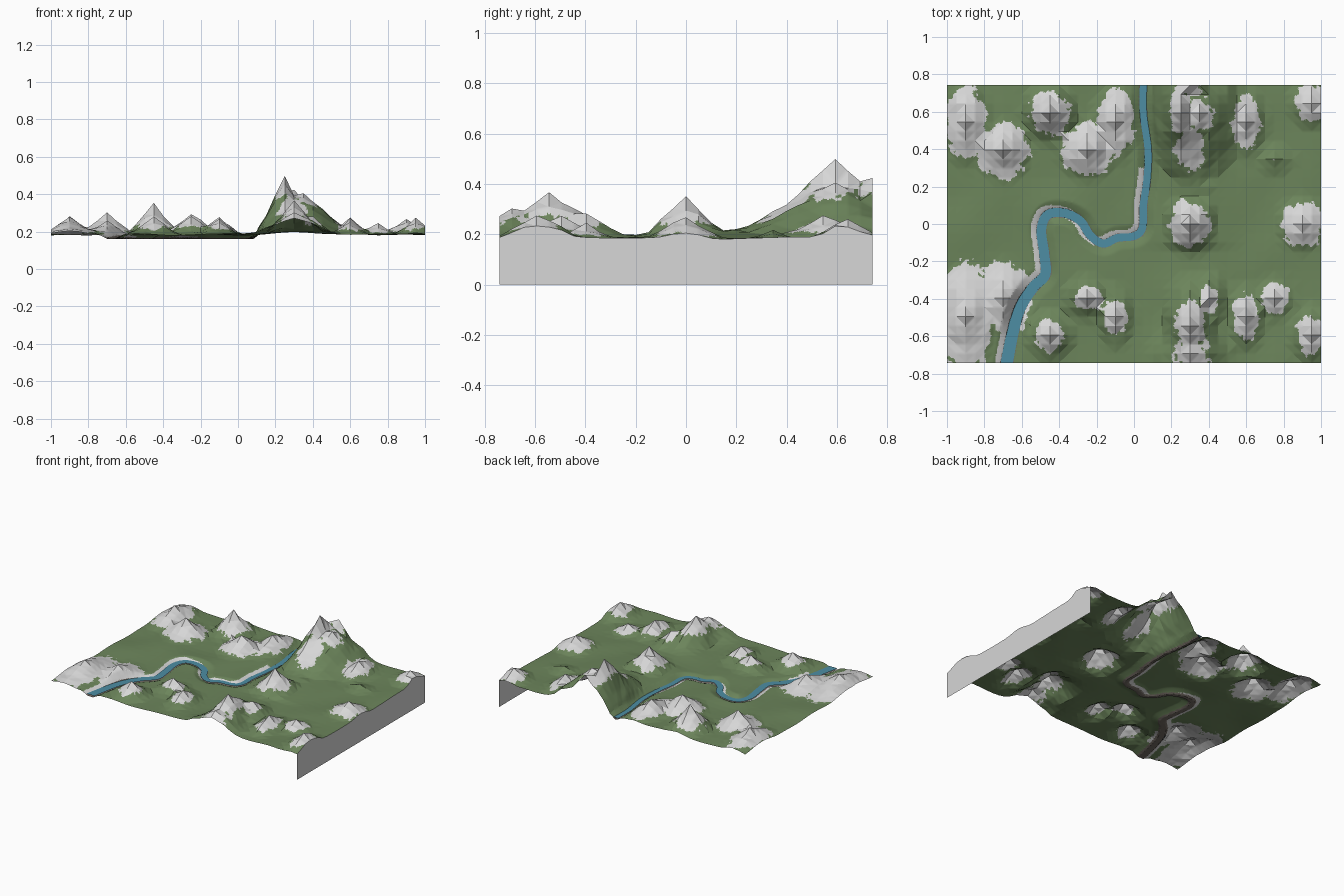
import bpy, bmesh, math
from mathutils import Vector, noise, kdtree

if "Cube" in bpy.data.objects:
    bpy.data.objects.remove(bpy.data.objects["Cube"])

HX, HY, NX, NY = 1.0, 0.742, 40, 30


def material(name, rgb):
    m = bpy.data.materials.new(name)
    m.diffuse_color = (*rgb, 1)
    m.use_nodes = True
    m.node_tree.nodes["Principled BSDF"].inputs["Base Color"].default_value = m.diffuse_color
    return m


grass = material("grass_green", (0.15, 0.235, 0.105))
rock = material("pale_rock", (0.68, 0.68, 0.68))
mud = material("river_mud", (0.17, 0.145, 0.125))
blue = material("river_blue", (0.075, 0.27, 0.37))

# Peaks: x, y, radius x, radius y, top height, rock cover (share of the radius)
PEAKS = [
    (-0.90, 0.55, 0.14, 0.26, 0.28, 0.75), (-0.71, 0.38, 0.16, 0.17, 0.295, 0.85),
    (-0.46, 0.59, 0.16, 0.17, 0.345, 0.68), (-0.25, 0.38, 0.17, 0.17, 0.295, 0.83),
    (-0.08, 0.53, 0.13, 0.24, 0.275, 0.76), (0.27, 0.60, 0.17, 0.38, 0.49, 0.36),
    (0.30, 0.74, 0.20, 0.25, 0.43, 0.3), (0.35, 0.57, 0.28, 0.36, 0.41, 0.22),
    (0.28, 0.42, 0.13, 0.17, 0.31, 0.6), (0.58, 0.52, 0.12, 0.22, 0.275, 0.65),
    (0.95, 0.62, 0.13, 0.15, 0.27, 0.7), (0.76, 0.37, 0.12, 0.09, 0.22, 0.0),
    (0.30, 0.02, 0.15, 0.17, 0.345, 0.72), (0.90, 0.00, 0.15, 0.16, 0.27, 0.75),
    (-0.89, -0.49, 0.17, 0.30, 0.275, 0.95), (-0.70, -0.38, 0.17, 0.22, 0.25, 0.88),
    (-0.27, -0.39, 0.15, 0.12, 0.285, 0.5), (-0.10, -0.50, 0.11, 0.18, 0.27, 0.55),
    (-0.47, -0.59, 0.14, 0.14, 0.28, 0.58), (0.29, -0.52, 0.16, 0.28, 0.365, 0.5),
    (0.32, -0.70, 0.22, 0.20, 0.30, 0.4), (0.42, -0.42, 0.13, 0.17, 0.275, 0.4),
    (0.58, -0.48, 0.11, 0.20, 0.27, 0.6), (0.76, -0.41, 0.12, 0.12, 0.245, 0.68),
    (0.95, -0.60, 0.13, 0.18, 0.28, 0.6),
]
SX, SY = 2 * HX / NX, 2 * HY / NY
PEAKS = [(round(x / SX) * SX, round(y / SY) * SY, *r) for x, y, *r in PEAKS]

# River centre line, from the back edge to the front edge
RIVER = [(0.05, 0.742), (0.05, 0.59), (0.075, 0.4), (0.07, 0.24), (0.05, 0.1),
         (0.045, -0.02), (0.0, -0.065), (-0.09, -0.075), (-0.165, -0.105),
         (-0.235, -0.06), (-0.285, 0.015), (-0.37, 0.058), (-0.46, 0.05),
         (-0.495, -0.03), (-0.48, -0.16), (-0.475, -0.27), (-0.54, -0.34),
         (-0.61, -0.45), (-0.65, -0.59), (-0.68, -0.742)]


def smooth_path(pts, n=8):
    p = [Vector(q) for q in pts]
    p = [p[0]] + p + [p[-1]]
    out = []
    for a, b, c, d in zip(p, p[1:], p[2:], p[3:]):
        for i in range(n):
            t = i / n
            out.append(0.5 * (2 * b + (c - a) * t + (2 * a - 5 * b + 4 * c - d) * t * t
                              + (3 * b - a - 3 * c + d) * t ** 3))
    return out + [p[-1]]


path = smooth_path(RIVER)
tree = kdtree.KDTree(len(path))
for i, q in enumerate(path):
    tree.insert((q.x, q.y, 0), i)
tree.balance()


def half_width(i):
    return 0.017 + 0.014 * (i / len(path)) ** 2


def bank_distance(x, y):
    """Distance from the edge of the water, negative inside it."""
    _, i, d = tree.find((x, y, 0))
    return d - half_width(i)


def peak_distance(x, y, p):
    return math.hypot((x - p[0]) / p[2], (y - p[1]) / p[3])


def height(x, y):
    rise = math.exp(-((x - 0.32) / 0.15) ** 2) * (0.035 if y > -0.1 else 0.018)
    z = 0.186 + 0.012 * noise.noise((x * 4, y * 4, 0.3)) + rise
    top = z
    for p in PEAKS:
        d = peak_distance(x, y, p)
        if d < 1:
            top = max(top, z + (p[4] - z) * (1 - d) ** 1.25)
    return top + (0.018 * noise.noise((x * 11, y * 11, 2)) if 0.21 < top else 0)


def is_rock(x, y):
    if bank_distance(x + 0.026, y - 0.012) < 0.006 and y < 0.3:
        return True
    jag = 0.2 * noise.noise((x * 14, y * 14, 5)) + 0.15 * noise.noise((x * 45, y * 45, 1))
    return any(peak_distance(x, y, p) + jag < p[5] for p in PEAKS)


def make_object(name, bm, mats):
    me = bpy.data.meshes.new(name)
    bm.to_mesh(me)
    bm.free()
    for m in mats:
        me.materials.append(m)
    ob = bpy.data.objects.new(name, me)
    bpy.context.collection.objects.link(ob)
    return ob


# Terrain: coarse facets for the crags, split finely for the river bed and colours
bm = bmesh.new()
bmesh.ops.create_grid(bm, x_segments=NX, y_segments=NY, size=1)
for v in bm.verts:
    v.co.y *= HY
    v.co.z = height(v.co.x, v.co.y)
bmesh.ops.triangulate(bm, faces=bm.faces[:])
bmesh.ops.subdivide_edges(bm, edges=bm.edges[:], cuts=5, use_grid_fill=True)
for v in bm.verts:
    d = bank_distance(v.co.x, v.co.y)
    if d < 0.045:
        t = min(1, max(0, (d + 0.006) / 0.05))
        v.co.z = 0.162 + (v.co.z - 0.162) * t ** 0.7
for f in bm.faces:
    c = f.calc_center_median()
    if bank_distance(c.x, c.y) < 0.004:
        f.material_index = 2
    elif is_rock(c.x, c.y):
        f.material_index = 1
rim = sorted((v.co.copy() for v in bm.verts if v.co.x > HX - 1e-4), key=lambda c: c.y)
terrain = make_object("terrain", bm, [grass, rock, mud])
bpy.context.view_layer.objects.active = terrain
terrain.select_set(True)
bpy.ops.object.shade_smooth_by_angle(angle=math.radians(20))

# Side wall: only the right edge drops to the base
bm = bmesh.new()
cols = [(bm.verts.new((c.x, c.y, 0)), bm.verts.new(c)) for c in rim]
for a, b in zip(cols, cols[1:]):
    bm.faces.new((a[0], b[0], b[1], a[1]))
make_object("side_wall", bm, [rock])

# Water: a flat ribbon along the river
bm = bmesh.new()
rows = []
for i, q in enumerate(path):
    t = path[min(i + 1, len(path) - 1)] - path[max(i - 1, 0)]
    n = Vector((-t.y, t.x)).normalized() * (half_width(i) + 0.002)
    if i in (0, len(path) - 1):
        n = Vector((n.x, 0))
    rows.append([bm.verts.new((q.x + s * n.x, q.y + s * n.y, 0.175)) for s in (1, -1)])
for a, b in zip(rows, rows[1:]):
    bm.faces.new((a[0], a[1], b[1], b[0]))
make_object("river_water", bm, [blue])
